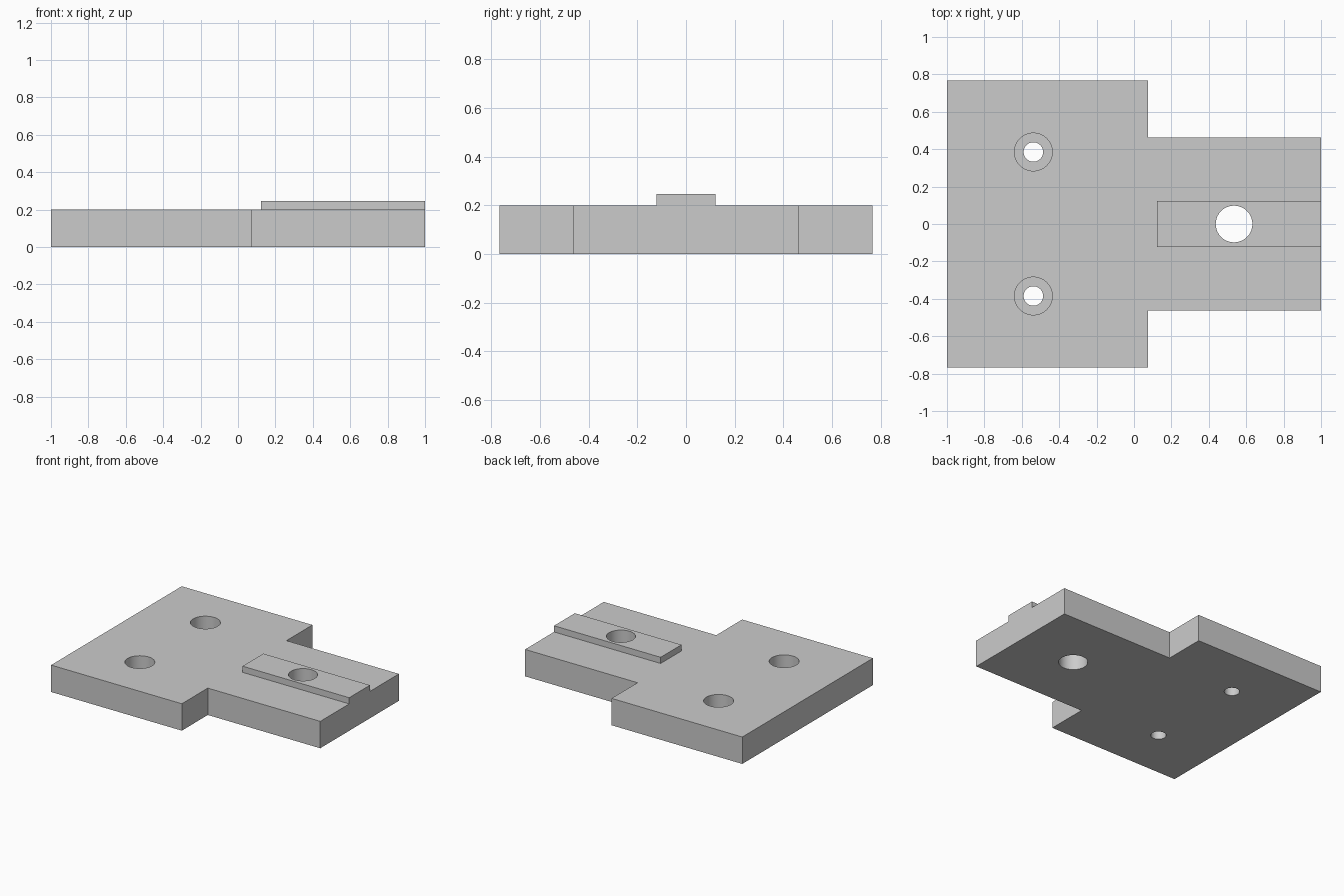
import bpy
import bmesh
from math import radians

default = bpy.data.objects.get("Cube")
if default:
    bpy.data.objects.remove(default, do_unlink=True)

# Single plain metal colour
metal = bpy.data.materials.new("light grey metal")
metal.use_nodes = True
grey = (0.6, 0.6, 0.6, 1.0)
metal.diffuse_color = grey
metal.node_tree.nodes["Principled BSDF"].inputs["Base Color"].default_value = grey


def prism(name, outline, bottom, top):
    """Extrude a flat outline upwards into a solid."""
    bm = bmesh.new()
    face = bm.faces.new([bm.verts.new((x, y, bottom)) for x, y in outline])
    grown = bmesh.ops.extrude_face_region(bm, geom=[face], use_keep_orig=True)
    for v in grown["geom"]:
        if isinstance(v, bmesh.types.BMVert):
            v.co.z = top
    bmesh.ops.recalc_face_normals(bm, faces=bm.faces)
    mesh = bpy.data.meshes.new(name)
    bm.to_mesh(mesh)
    bm.free()
    mesh.materials.append(metal)
    obj = bpy.data.objects.new(name, mesh)
    bpy.context.collection.objects.link(obj)
    return obj


def cutter(name, x, y, radius, bottom, top):
    bpy.ops.mesh.primitive_cylinder_add(
        vertices=64, radius=radius, depth=top - bottom,
        location=(x, y, (bottom + top) / 2))
    obj = bpy.context.object
    obj.name = name
    obj.hide_render = True
    obj.data.materials.append(metal)
    return obj


def combine(target, tool, operation):
    """Apply a boolean and discard the tool object."""
    mod = target.modifiers.new(tool.name, "BOOLEAN")
    mod.operation = operation
    mod.solver = "EXACT"
    mod.object = tool
    bpy.context.view_layer.objects.active = target
    bpy.ops.object.modifier_apply(modifier=mod.name)
    bpy.data.objects.remove(tool, do_unlink=True)


# T-shaped plate: wide body with a narrower tongue
thickness = 0.2
half = [(-1, 0.767), (0.075, 0.767), (0.075, 0.462), (1, 0.462)]
plate = prism("mounting_plate", half + [(x, -y) for x, y in reversed(half)], 0, thickness)

# Raised locating key along the tongue
key = prism("locating_key", [(0.123, -0.122), (1, -0.122), (1, 0.122), (0.123, 0.122)],
            0.1, 0.246)
combine(plate, key, "UNION")

# Hole through the key
combine(plate, cutter("key_hole", 0.535, 0, 0.098, -0.1, 0.4), "DIFFERENCE")

# Counterbored screw holes
for side in (-1, 1):
    y = side * 0.385
    combine(plate, cutter("screw_hole", -0.538, y, 0.052, -0.1, 0.4), "DIFFERENCE")
    combine(plate, cutter("counterbore", -0.538, y, 0.101, 0.08, 0.4), "DIFFERENCE")

# Smooth bores, crisp edges
bpy.ops.object.select_all(action="DESELECT")
plate.select_set(True)
bpy.context.view_layer.objects.active = plate
bpy.ops.object.shade_smooth_by_angle(angle=radians(30))
